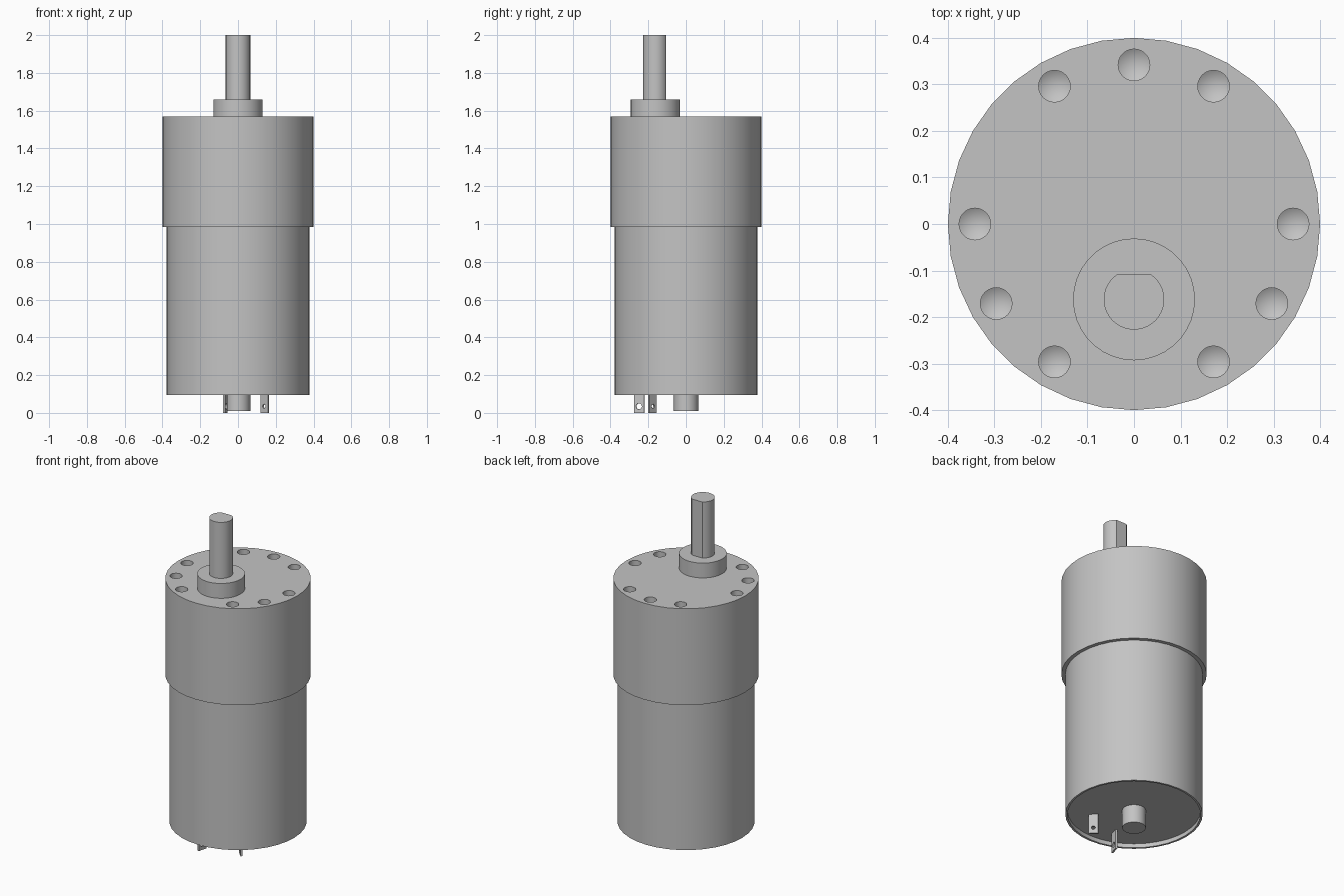
import bpy, bmesh
from math import radians, cos, sin, sqrt, atan2, pi
from mathutils import Matrix

default_cube = bpy.data.objects.get("Cube")
if default_cube:
    bpy.data.objects.remove(default_cube)

grey = bpy.data.materials.new("metal_grey")
grey.use_nodes = True
colour = (0.55, 0.55, 0.55, 1)
grey.diffuse_color = colour
grey.node_tree.nodes["Principled BSDF"].inputs["Base Color"].default_value = colour


def finish(name, bm):
    """Turn a bmesh into a grey object."""
    bmesh.ops.remove_doubles(bm, verts=bm.verts, dist=1e-5)
    bmesh.ops.recalc_face_normals(bm, faces=bm.faces)
    mesh = bpy.data.meshes.new(name)
    bm.to_mesh(mesh)
    bm.free()
    mesh.materials.append(grey)
    obj = bpy.data.objects.new(name, mesh)
    bpy.context.collection.objects.link(obj)
    return obj


def lathe(bm, profile, x=0, y=0, steps=36):
    """Spin an (r, z) profile that starts and ends on the axis."""
    verts = [bm.verts.new((x + r, y, z)) for r, z in profile]
    edges = [bm.edges.new(pair) for pair in zip(verts, verts[1:])]
    bmesh.ops.spin(bm, geom=verts + edges, cent=(x, y, 0), axis=(0, 0, 1),
                   angle=2 * pi, steps=steps, use_merge=True)
    bmesh.ops.remove_doubles(bm, verts=bm.verts, dist=1e-5)


def turned(name, profile, y=0, steps=36):
    bm = bmesh.new()
    lathe(bm, profile, 0, y, steps)
    return finish(name, bm)


def drum(r, low, high):
    return [(0, low), (r, low), (r, high), (0, high)]


def prism(name, outline, low, high):
    bm = bmesh.new()
    face = bm.faces.new([bm.verts.new((x, y, low)) for x, y in outline])
    top = bmesh.ops.extrude_face_region(bm, geom=[face])["geom"]
    bmesh.ops.translate(bm, vec=(0, 0, high - low),
                        verts=[v for v in top if isinstance(v, bmesh.types.BMVert)])
    return finish(name, bm)


def cut(target, cutter):
    cutter.hide_render = True
    mod = target.modifiers.new("holes", "BOOLEAN")
    mod.operation, mod.solver, mod.object = "DIFFERENCE", "EXACT", cutter
    bpy.context.view_layer.objects.active = target
    bpy.ops.object.modifier_apply(modifier=mod.name)
    bpy.data.objects.remove(cutter)


SHAFT_Y = -0.162

# Gearbox with a ring of drilled screw holes
gearbox = turned("gearbox", drum(0.4, 0.985, 1.57))
bm = bmesh.new()
for angle in range(0, 360, 30):
    if angle not in (30, 150, 270):
        a = radians(angle)
        lathe(bm, [(0, 1.45), (0.034, 1.47), (0.034, 1.6), (0, 1.6)],
              0.342 * cos(a), 0.342 * sin(a), 24)
cut(gearbox, finish("drill_cutter", bm))

# Motor can with a shallow recess inside its bottom rim
motor = turned("motor_can", [(0, 0.12), (0.366, 0.12), (0.366, 0.095),
                             (0.378, 0.095), (0.378, 0.985), (0, 0.985)])
rear_boss = turned("rear_boss", drum(0.065, 0.01, 0.12))
collar = turned("shaft_collar", drum(0.131, 1.57, 1.66), SHAFT_Y)

# Output shaft with one flat on the back
radius, flat = 0.065, 0.055
start = atan2(flat, -sqrt(radius ** 2 - flat ** 2))
sweep = 2 * pi - 2 * (start - pi / 2)
outline = [(radius * cos(start + sweep * i / 32),
            SHAFT_Y + radius * sin(start + sweep * i / 32)) for i in range(33)]
shaft = prism("output_shaft", outline, 1.66, 2)


def terminal(name, x, y, turn, width, hole):
    """Thin upright tab with a wire hole."""
    place = Matrix.Translation((x, y, 0)) @ Matrix.Rotation(radians(turn), 4, "Z")
    w, t = width / 2, 0.005
    tab = prism(name, [(-w, -t), (w, -t), (w, t), (-w, t)], 0, 0.12)
    bm = bmesh.new()
    lathe(bm, drum(hole, -0.05, 0.05), steps=20)
    bm.transform(Matrix.Translation((0, 0, 0.035)) @ Matrix.Rotation(pi / 2, 4, "X"))
    cut(tab, finish("wire_cutter", bm))
    tab.data.transform(place)
    return tab


# Electrical terminals, both lying along the radius
tabs = [terminal("terminal_right", -0.067, -0.248, 75, 0.056, 0.016),
        terminal("terminal_left", 0.142, -0.178, 135, 0.054, 0.011)]

# Smooth the round walls and keep the rims sharp
bpy.ops.object.select_all(action="DESELECT")
for obj in [gearbox, motor, rear_boss, collar, shaft] + tabs:
    obj.select_set(True)
bpy.context.view_layer.objects.active = gearbox
bpy.ops.object.shade_smooth_by_angle(angle=radians(25))
